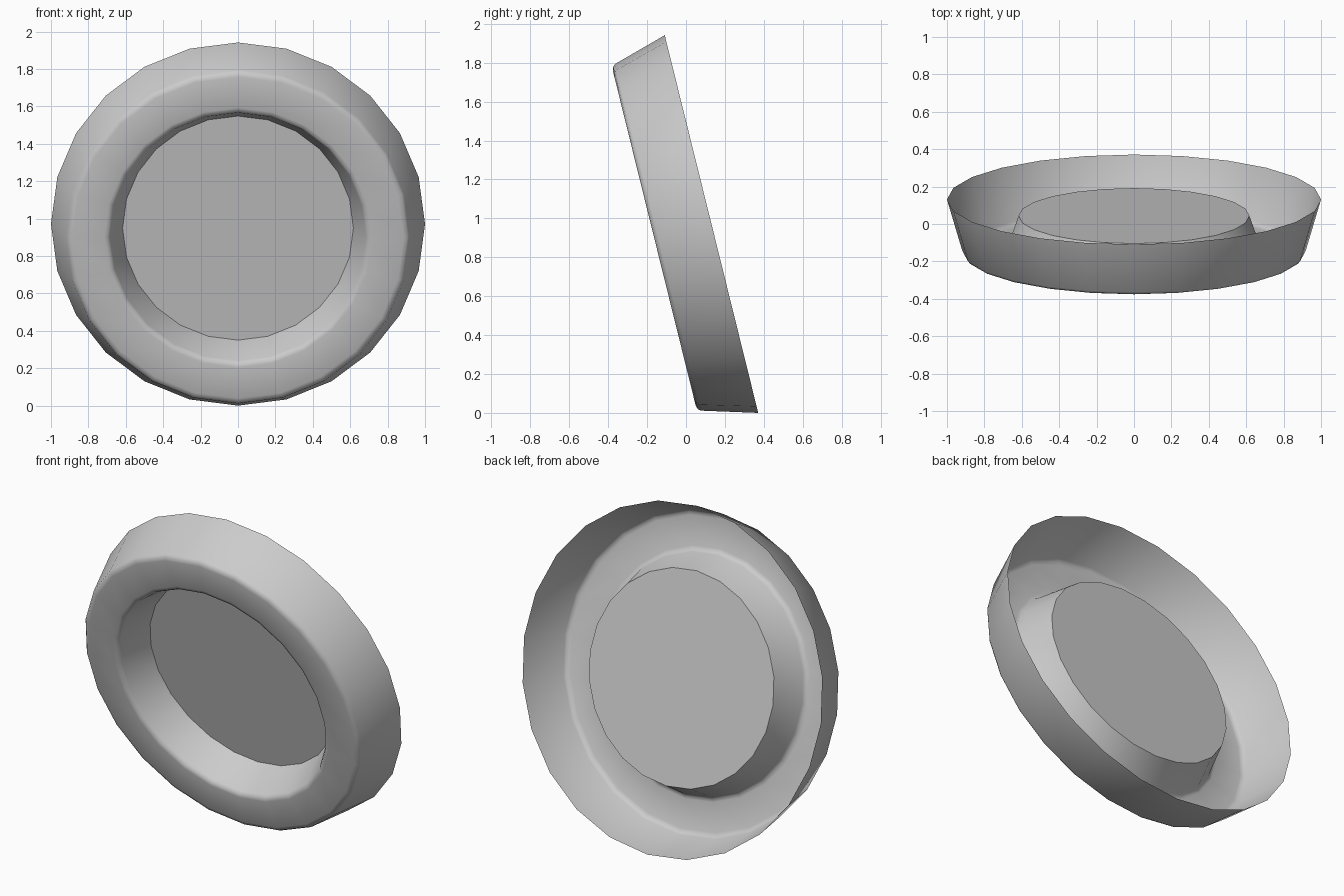
import bpy, bmesh
from math import sin, cos, tau, radians

if "Cube" in bpy.data.objects:
    bpy.data.objects.remove(bpy.data.objects["Cube"])

SIDES = 24
TILT = radians(13.9)

# Dish cross-section: (radius, distance forward of the back rim)
PROFILE = [
    (1.0, 0.0),                                      # open back rim
    (0.918, 0.283), (0.906, 0.297), (0.885, 0.303),  # rounded outer edge
    (0.715, 0.303), (0.695, 0.298), (0.683, 0.280),  # rounded inner edge
    (0.617, 0.09),                                   # recessed disc edge
]

# Lathe the open-backed shell, facing -y
bm = bmesh.new()
rings = [[bm.verts.new((r * cos(tau * j / SIDES), -d, r * sin(tau * j / SIDES)))
          for j in range(SIDES)] for r, d in PROFILE]
for a, b in zip(rings, rings[1:]):
    for j in range(SIDES):
        k = (j + 1) % SIDES
        bm.faces.new((a[j], a[k], b[k], b[j]))

# Flat recessed disc
bm.faces.new(rings[-1])

mesh = bpy.data.meshes.new("tilted_dish")
bm.to_mesh(mesh)
bm.free()
dish = bpy.data.objects.new("tilted_dish", mesh)
bpy.context.collection.objects.link(dish)

# Lean the dish forward so its rim rests on the ground
dish.rotation_euler = (TILT, 0, 0)
dish.location = (0, 0.131, cos(TILT))

bpy.context.view_layer.objects.active = dish
dish.select_set(True)
bpy.ops.object.shade_smooth_by_angle(angle=radians(45))
